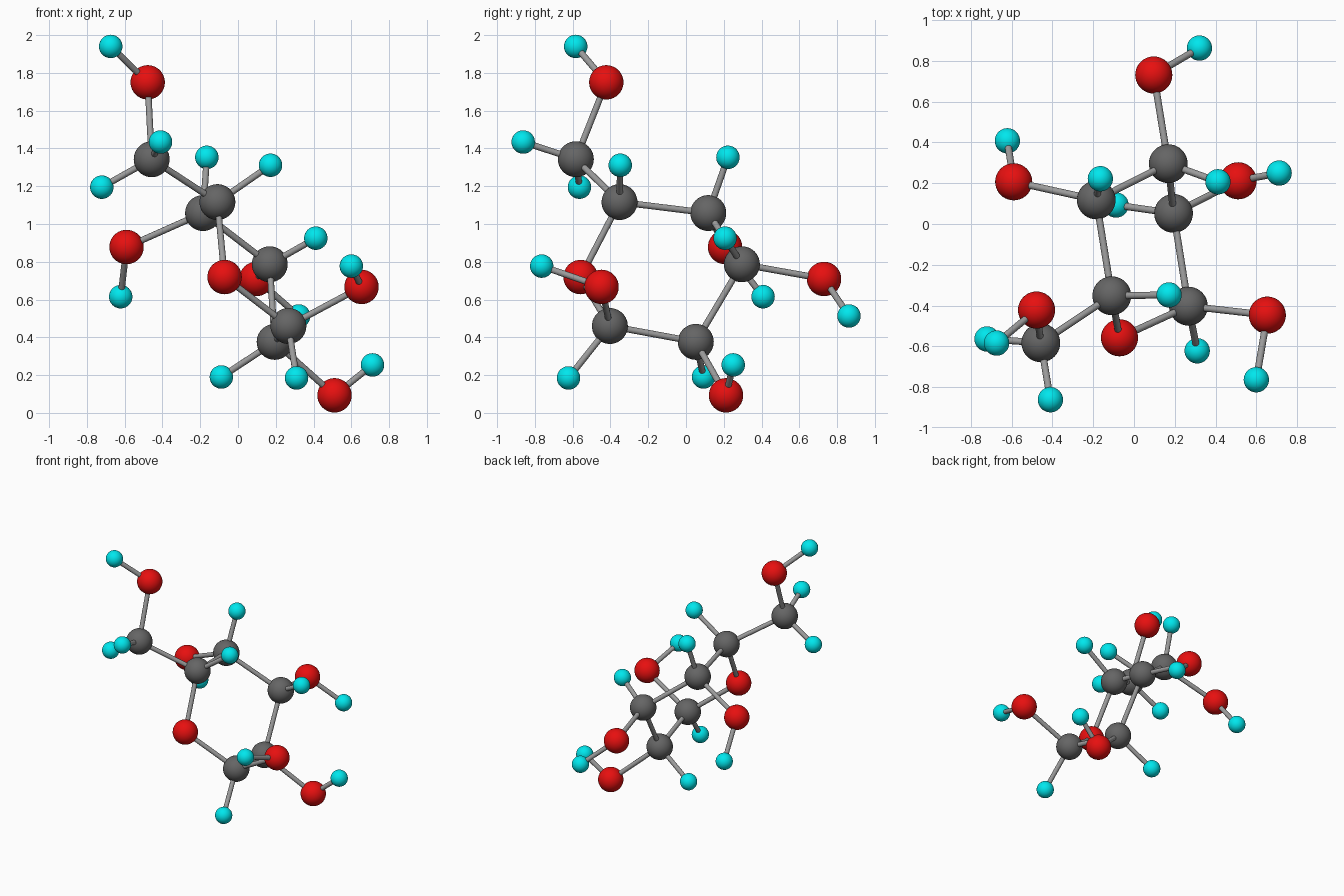
import bpy
from mathutils import Vector

if "Cube" in bpy.data.objects:
    bpy.data.objects.remove(bpy.data.objects["Cube"])

BOND_RADIUS = 0.017


def material(name, rgb):
    m = bpy.data.materials.new(name)
    m.diffuse_color = (*rgb, 1)
    m.use_nodes = True
    m.node_tree.nodes["Principled BSDF"].inputs["Base Color"].default_value = m.diffuse_color
    return m


# Element: radius and colour
KINDS = {
    "carbon": (0.095, material("dark_grey", (0.13, 0.13, 0.13))),
    "oxygen": (0.091, material("red", (0.8, 0.005, 0.005))),
    "hydrogen": (0.062, material("cyan", (0.0, 0.8, 0.85))),
}
BOND_MAT = material("bond_grey", (0.33, 0.33, 0.33))

# Atom centres
ATOMS = {
    "carbon_1": (0.267, -0.403, 0.46),
    "carbon_2": (0.194, 0.052, 0.376),
    "carbon_3": (0.168, 0.296, 0.787),
    "carbon_4": (-0.185, 0.118, 1.058),
    "carbon_5": (-0.109, -0.352, 1.116),
    "carbon_6": (-0.457, -0.583, 1.343),
    "oxygen_1": (0.654, -0.447, 0.667),
    "oxygen_2": (0.511, 0.212, 0.093),
    "oxygen_3": (0.097, 0.731, 0.709),
    "oxygen_4": (-0.59, 0.207, 0.878),
    "oxygen_5": (-0.071, -0.558, 0.719),
    "oxygen_6": (-0.478, -0.422, 1.75),
    "hydrogen_1": (0.31, -0.622, 0.185),
    "hydrogen_2": (-0.088, 0.093, 0.19),
    "hydrogen_3": (0.412, 0.207, 0.925),
    "hydrogen_4": (-0.165, 0.222, 1.353),
    "hydrogen_5": (0.172, -0.348, 1.311),
    "hydrogen_6a": (-0.721, -0.564, 1.195),
    "hydrogen_6b": (-0.41, -0.862, 1.434),
    "hydroxyl_1": (0.6, -0.764, 0.777),
    "hydroxyl_2": (0.712, 0.25, 0.254),
    "hydroxyl_3": (0.321, 0.863, 0.513),
    "hydroxyl_4": (-0.621, 0.408, 0.615),
    "hydroxyl_6": (-0.674, -0.584, 1.94),
}

# Carbon chain, ring closure, then the side groups on each carbon
BONDS = [(f"carbon_{i}", f"carbon_{i + 1}") for i in range(1, 6)]
BONDS += [("carbon_1", "oxygen_5"), ("carbon_5", "oxygen_5")]
BONDS += [(f"carbon_{i}", f"hydrogen_{i}") for i in range(1, 6)]
BONDS += [("carbon_6", "hydrogen_6a"), ("carbon_6", "hydrogen_6b")]
for i in (1, 2, 3, 4, 6):
    BONDS += [(f"carbon_{i}", f"oxygen_{i}"), (f"oxygen_{i}", f"hydroxyl_{i}")]


def finish(name, mat):
    ob = bpy.context.object
    ob.name = name
    ob.data.materials.append(mat)
    bpy.ops.object.shade_smooth_by_angle()


# Atoms
for name, centre in ATOMS.items():
    kind = name.split("_")[0].replace("hydroxyl", "hydrogen")
    radius, mat = KINDS[kind]
    bpy.ops.mesh.primitive_uv_sphere_add(segments=40, ring_count=20,
                                         radius=radius, location=centre)
    finish(name, mat)

# Bonds: rods between atom centres
for a, b in BONDS:
    p, q = Vector(ATOMS[a]), Vector(ATOMS[b])
    d = q - p
    bpy.ops.mesh.primitive_cylinder_add(
        vertices=20, radius=BOND_RADIUS, depth=d.length, location=(p + q) / 2,
        rotation=d.to_track_quat('Z', 'Y').to_euler())
    finish(f"bond_{a}_{b}", BOND_MAT)
